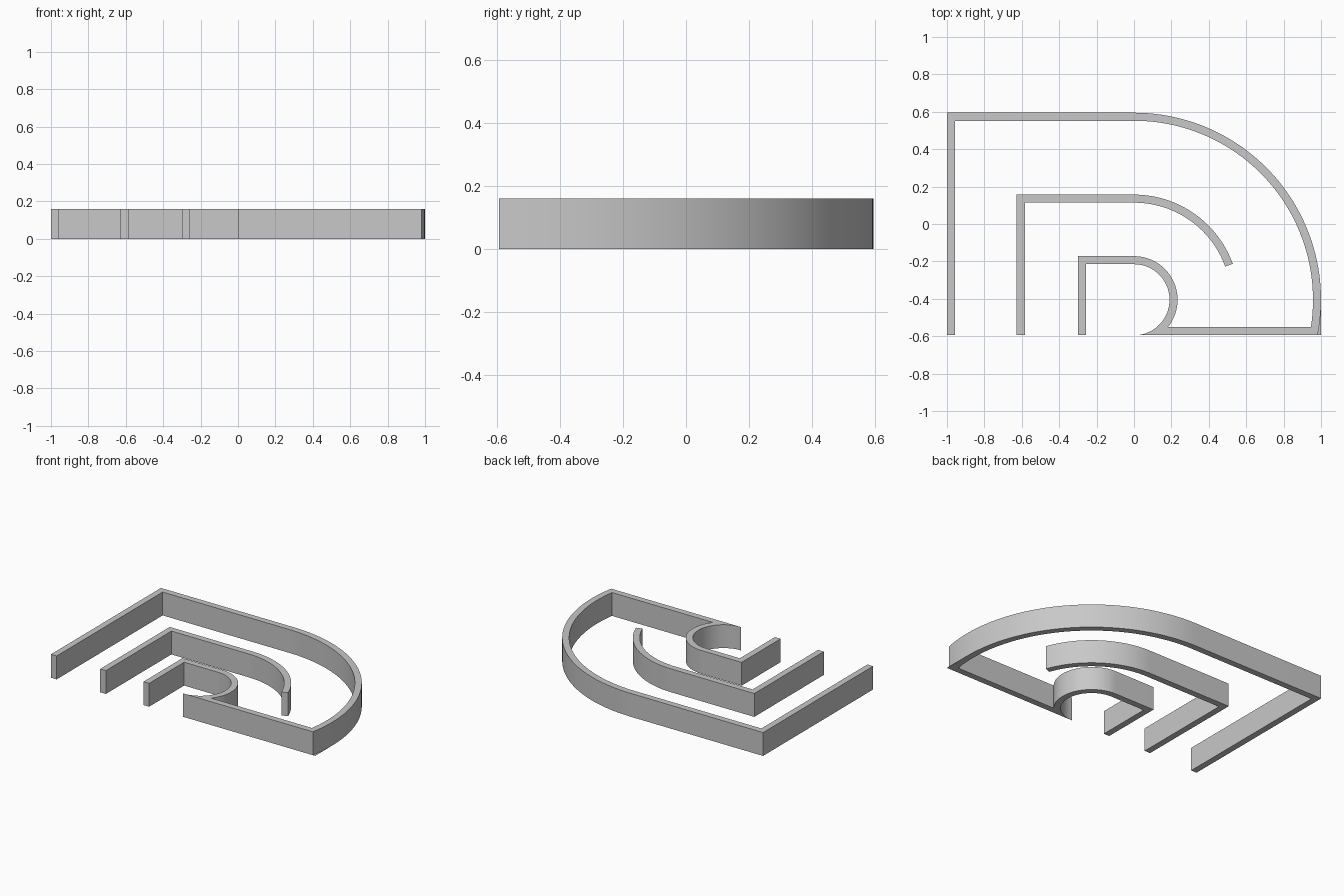
import bpy, bmesh
from math import sin, cos, asin, radians, degrees

cube = bpy.data.objects.get("Cube")
if cube:
    bpy.data.objects.remove(cube, do_unlink=True)

H = 0.16        # wall height
T = 0.043       # wall thickness
CY = -0.405     # shared centre of all arcs (x = 0)
Y0 = -0.594     # front edge

grey = bpy.data.materials.new("plain grey")
grey.use_nodes = True
colour = (0.58, 0.58, 0.58, 1)
grey.diffuse_color = colour
grey.node_tree.nodes["Principled BSDF"].inputs["Base Color"].default_value = colour


def arc(r, start, end, n=48):
    """Points on an arc about the shared centre, angles in degrees."""
    angles = [radians(start + (end - start) * i / n) for i in range(n + 1)]
    return [(r * cos(a), CY + r * sin(a)) for a in angles]


def angle_at(r, y):
    """Angle at which an arc of radius r reaches depth y on its right side."""
    return degrees(asin(max(-1, (y - CY) / r)))


def extrude(name, outline, height):
    bm = bmesh.new()
    face = bm.faces.new([bm.verts.new((x, y, 0)) for x, y in outline])
    made = bmesh.ops.extrude_face_region(bm, geom=[face])["geom"]
    top = [v for v in made if isinstance(v, bmesh.types.BMVert)]
    bmesh.ops.translate(bm, verts=top, vec=(0, 0, height))
    bmesh.ops.recalc_face_normals(bm, faces=bm.faces)
    mesh = bpy.data.meshes.new(name)
    bm.to_mesh(mesh)
    bm.free()
    mesh.materials.append(grey)
    obj = bpy.data.objects.new(name, mesh)
    bpy.context.collection.objects.link(obj)
    bpy.ops.object.select_all(action="DESELECT")
    obj.select_set(True)
    bpy.context.view_layer.objects.active = obj
    bpy.ops.object.shade_smooth_by_angle(angle=radians(30))
    return obj


def hook(x, r, outer_end, inner_end):
    """Outer and inner edges of a wall: straight side, square corner, arc."""
    outer = [(x, Y0), (x, CY + r)] + arc(r, 90, outer_end)
    inner = [(x + T, Y0), (x + T, CY + r - T)] + arc(r - T, 90, inner_end)
    return outer, inner


# Outer wall, front wall and inner hook form one continuous strip
R_OUT, R_MID, R_IN = 1.0, 0.562, 0.233
bar = Y0 + T
big_out, big_in = hook(-1.0, R_OUT, angle_at(R_OUT, Y0), angle_at(R_OUT - T, bar))
small_out, small_in = hook(-0.3, R_IN, angle_at(R_IN, bar), angle_at(R_IN - T, Y0 + 0.0005))
small_in.append((0, Y0))
extrude("outer_wall_with_inner_hook",
        big_out + small_in[::-1] + small_out + big_in[::-1], H)

# Free-standing middle wall
mid_out, mid_in = hook(-0.627, R_MID, 20, 20)
extrude("middle_wall", mid_out + mid_in[::-1], H)

# Thin sliver squaring off the front corner at floor level
extrude("corner_sliver", arc(R_OUT, -1, angle_at(R_OUT, Y0), 12) + [(1.0, Y0)], 0.001)
